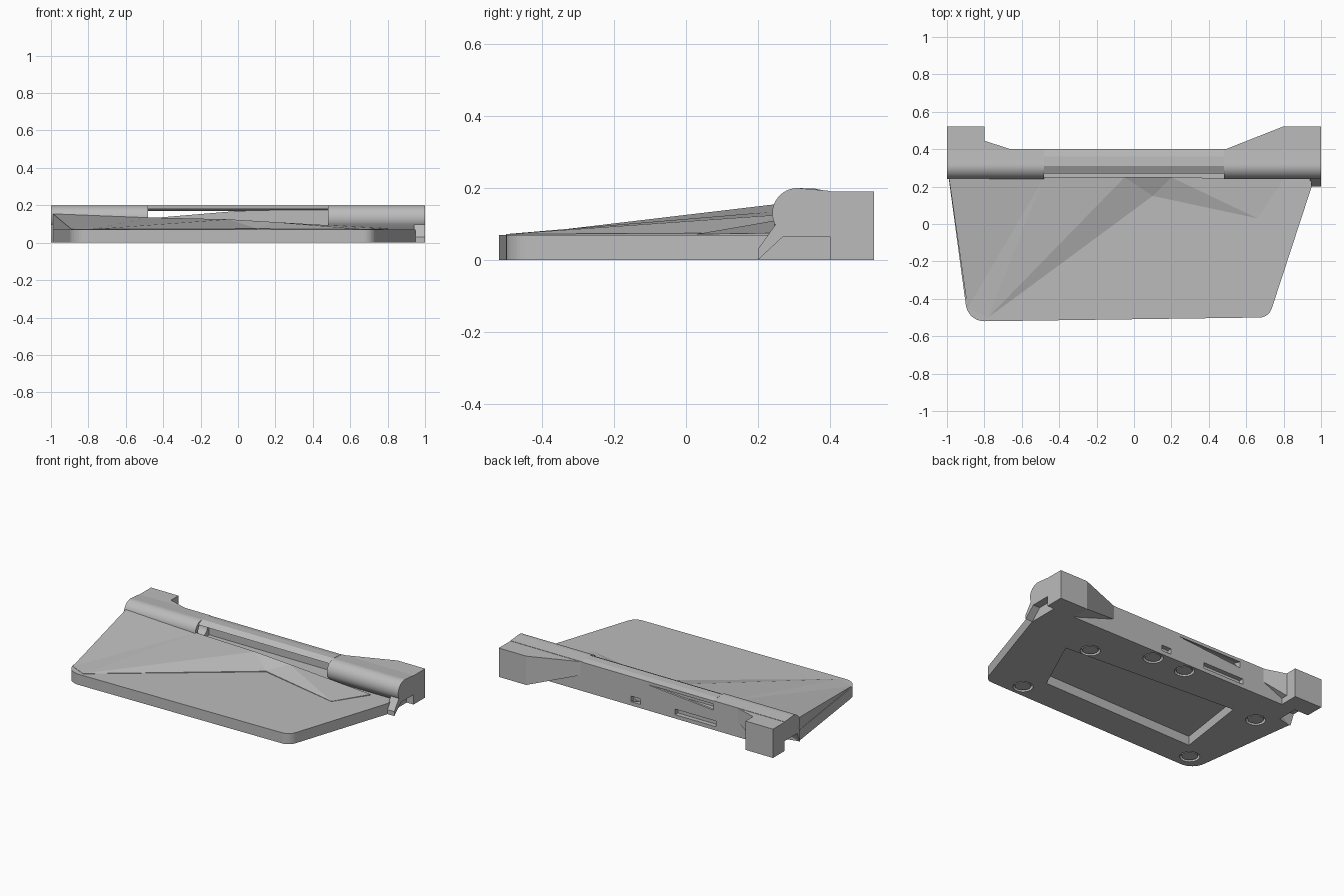
import bpy, bmesh, math

cube = bpy.data.objects.get("Cube")
if cube:
    bpy.data.objects.remove(cube, do_unlink=True)

grey = bpy.data.materials.new("plain grey")
grey.use_nodes = True
grey.diffuse_color = (0.5, 0.5, 0.5, 1)
grey.node_tree.nodes["Principled BSDF"].inputs["Base Color"].default_value = (0.5, 0.5, 0.5, 1)


def finish(name, bm):
    bmesh.ops.recalc_face_normals(bm, faces=bm.faces[:])
    mesh = bpy.data.meshes.new(name)
    bm.to_mesh(mesh)
    bm.free()
    obj = bpy.data.objects.new(name, mesh)
    mesh.materials.append(grey)
    bpy.context.collection.objects.link(obj)
    return obj


def loft(name, lower, upper):
    """Closed solid between two outlines with equal point counts."""
    bm = bmesh.new()
    a = [bm.verts.new(p) for p in lower]
    b = [bm.verts.new(p) for p in upper]
    bm.faces.new(a)
    bm.faces.new(b)
    for i in range(len(a)):
        j = (i + 1) % len(a)
        bm.faces.new((a[i], a[j], b[j], b[i]))
    return finish(name, bm)


def slab(name, outline, z0, z1):
    return loft(name, [(x, y, z0) for x, y in outline], [(x, y, z1) for x, y in outline])


def along_x(name, profile, x0, x1):
    return loft(name, [(x0, y, z) for y, z in profile], [(x1, y, z) for y, z in profile])


def box(name, x0, x1, y0, y1, z0, z1):
    return slab(name, [(x0, y0), (x1, y0), (x1, y1), (x0, y1)], z0, z1)


def arc(cx, cy, r, start, end, steps=8):
    angles = [math.radians(start + (end - start) * i / steps) for i in range(steps + 1)]
    return [(cx + r * math.cos(t), cy + r * math.sin(t)) for t in angles]


def circle(cx, cy, r, sides=20):
    return arc(cx, cy, r, 0, 360, sides)[:-1]


def cut(target, cutter):
    cutter.hide_render = True
    mod = target.modifiers.new("cut", 'BOOLEAN')
    mod.operation = 'DIFFERENCE'
    mod.solver = 'EXACT'
    mod.object = cutter
    bpy.context.view_layer.objects.active = target
    bpy.ops.object.modifier_apply(modifier=mod.name)
    bpy.data.objects.remove(cutter, do_unlink=True)


# Base plate: tapered, with rounded front corners
outline = [(-0.9, 0.4), (-0.9, 0.26), (-0.99, 0.24)]
outline += arc(-0.8, -0.42, 0.1, 188, 270)
outline += arc(0.67, -0.43, 0.07, 270, 342)
outline += [(0.95, 0.2), (0.95, 0.4)]
base = slab("base_plate", outline, 0, 0.07)

# Underside recess, rear notches and screw wells
cut(base, slab("recess_cutter", [(-0.69, -0.32), (0.42, -0.3), (0.6, 0.09), (-0.62, 0.17)], -0.05, 0.06))
for x0, x1 in ((-0.5, -0.2), (0.05, 0.12)):
    cut(base, box("notch_cutter", x0, x1, 0.37, 0.5, 0.025, 0.062))
screws = [(0.47, 0.16), (0.5, -0.42), (0.13, 0.33), (-0.11, 0.33), (-0.8, 0.16), (-0.78, -0.42)]
for x, y in screws:
    cut(base, slab("well_cutter", circle(x, y, 0.06), -0.05, 0.025))
    slab("screw_head", circle(x, y, 0.048, 12), 0.004, 0.03)

# Sloping cover rising from the front right corner to the hinge
cover = [(-0.89, -0.45, 0.072), (-0.78, -0.5, 0.072), (0.1, 0.15, 0.075),
         (0.66, 0.03, 0.072), (0.8, 0.24, 0.075), (0.2, 0.25, 0.11),
         (-0.05, 0.25, 0.125), (-0.48, 0.25, 0.135), (-0.99, 0.25, 0.155)]
bm = bmesh.new()
top = [bm.verts.new(p) for p in cover]
low = [bm.verts.new((x, y, 0.065)) for x, y, z in cover]
for a, b, c in ((0, 7, 8), (0, 1, 7), (1, 6, 7), (1, 2, 6), (2, 5, 6), (2, 3, 5), (3, 4, 5)):
    bm.faces.new((top[a], top[b], top[c]))
    bm.faces.new((low[a], low[c], low[b]))
for i in range(len(top)):
    j = (i + 1) % len(top)
    bm.faces.new((top[i], top[j], low[j], low[i]))
finish("sloping_cover", bm)

# Hinge barrels, bored at their inner ends
barrel_profile = [(0.4, 0.07), (0.4, 0.192)] + arc(0.31, 0.13, 0.07, 80, 205, 14) + [(0.27, 0.07)]
for side, name in ((1, "left"), (-1, "right")):
    barrel = along_x(name + "_hinge_barrel", barrel_profile, side * 0.48, side)
    cut(barrel, along_x("bore_cutter", circle(0.32, 0.135, 0.05), side * 0.4, side * 0.55))
    bpy.ops.object.select_all(action='DESELECT')
    barrel.select_set(True)
    bpy.context.view_layer.objects.active = barrel
    bpy.ops.object.shade_smooth_by_angle(angle=math.radians(30))
    # Square mounting block behind each barrel
    box(name + "_mounting_block", side * 0.8, side, 0.4, 0.522, 0, 0.19)

# Thin bridge between the barrels, and the rear apron rising towards it
bridge = [(0.27, 0.18), (0.31, 0.2), (0.36, 0.198), (0.4, 0.19), (0.4, 0.17), (0.36, 0.182), (0.31, 0.184)]
along_x("hinge_bridge", bridge, -0.48, 0.48)
apron = [(-0.48, 0.07), (0.48, 0.07), (0.48, 0.18), (0.0, 0.17), (-0.48, 0.13)]
loft("rear_apron", [(x, 0.385, z) for x, z in apron], [(x, 0.4, z) for x, z in apron])

# Gussets that blend the blocks into the barrels
loft("left_gusset", [(0.8, 0.4, 0.0), (0.8, 0.522, 0.0), (0.49, 0.4, 0.1)],
     [(0.8, 0.4, 0.19), (0.8, 0.522, 0.19), (0.49, 0.4, 0.19)])
loft("right_gusset", [(-0.8, 0.4, 0.04), (-0.8, 0.445, 0.04), (-0.66, 0.4, 0.1)],
     [(-0.8, 0.4, 0.19), (-0.8, 0.445, 0.19), (-0.66, 0.4, 0.19)])

# End struts beneath the barrels
strut = [(0.2, 0.0), (0.2, 0.03), (0.25, 0.1), (0.4, 0.12), (0.4, 0.065), (0.27, 0.065)]
along_x("left_end_strut", strut, 0.94, 1.0)
along_x("right_end_strut", [(max(y, 0.24), z) for y, z in strut], -1.0, -0.9)
